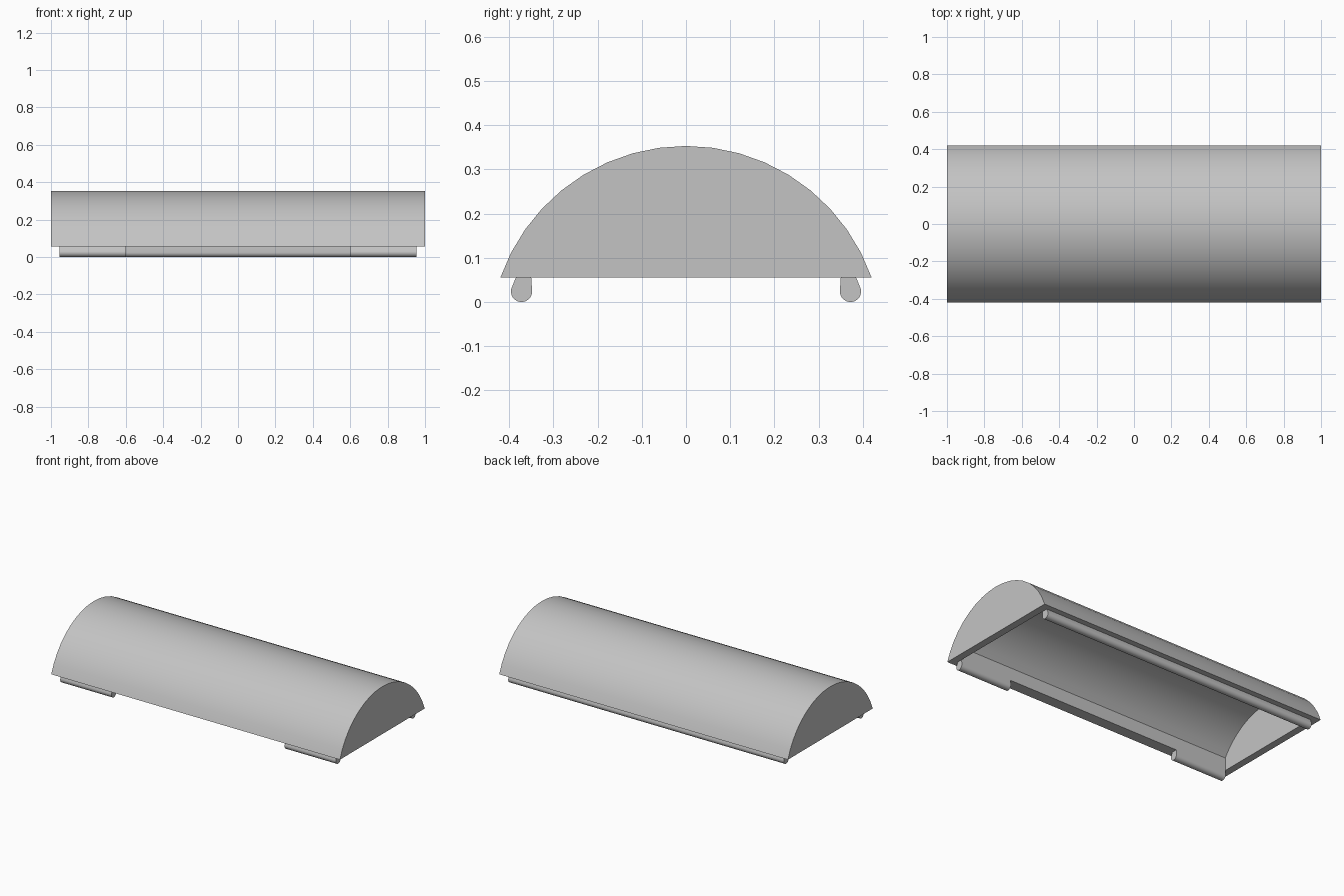
import bpy
import bmesh
from math import sin, cos, asin, sqrt, pi, radians

cube = bpy.data.objects.get("Cube")
if cube:
    bpy.data.objects.remove(cube, do_unlink=True)

GREY = (0.55, 0.55, 0.55, 1)
grey = bpy.data.materials.new("light grey")
grey.use_nodes = True
grey.diffuse_color = GREY
grey.node_tree.nodes["Principled BSDF"].inputs["Base Color"].default_value = GREY

RIM_Z = 0.055        # height of the open underside
CENTRE_Z = -0.092    # axis of the curved roof
OUTER_R, INNER_R = 0.445, 0.417
OUTER_Y, INNER_Y = 0.42, 0.35
INNER_X = 0.955
STEPS = 18


def finish(name, bm):
    """Turn a bmesh into a grey object, smooth on its curves."""
    bmesh.ops.recalc_face_normals(bm, faces=bm.faces)
    mesh = bpy.data.meshes.new(name)
    bm.to_mesh(mesh)
    bm.free()
    mesh.materials.append(grey)
    obj = bpy.data.objects.new(name, mesh)
    bpy.context.collection.objects.link(obj)
    bpy.ops.object.select_all(action='DESELECT')
    obj.select_set(True)
    bpy.context.view_layer.objects.active = obj
    bpy.ops.object.shade_smooth_by_angle(angle=radians(28))
    return obj


def arch(radius, half_width):
    """Arc points (y, z) from -half_width to +half_width."""
    sweep = asin(half_width / radius)
    angles = [sweep * (2 * i / STEPS - 1) for i in range(STEPS + 1)]
    return [(radius * sin(a), CENTRE_Z + radius * cos(a)) for a in angles]


def prism(bm, profile, x0, x1, open_bottom=False):
    """Extrude a (y, z) profile along x; returns the vertices at both ends."""
    ends = [[bm.verts.new((x, y, z)) for y, z in profile] for x in (x0, x1)]
    a, b = ends
    n = len(profile)
    for i in range(n - 1 if open_bottom else n):
        j = (i + 1) % n
        bm.faces.new((a[i], a[j], b[j], b[i]))
    bm.faces.new(a)
    bm.faces.new(b)
    return [a[0], a[-1], b[-1], b[0]]


# Hollow cover: curved outer skin, inner cavity with short upright walls, flat rim
bm = bmesh.new()
outer = prism(bm, arch(OUTER_R, OUTER_Y), -1, 1, True)
cavity = [(-INNER_Y, RIM_Z)] + arch(INNER_R, INNER_Y) + [(INNER_Y, RIM_Z)]
inner = prism(bm, cavity, -INNER_X, INNER_X, True)
for v in outer:
    v.co.z = RIM_Z
for i in range(4):
    j = (i + 1) % 4
    bm.faces.new((outer[i], outer[j], inner[j], inner[i]))
finish("cover_shell", bm)


# Rounded lips under the rim, flush with the cavity walls
def lip(name, side, x0, x1):
    mid, radius = 0.372, 0.024
    curve = [(mid + radius * cos(a), radius + radius * sin(a))
             for a in (pi + pi * 1.08 * i / 12 for i in range(13))]
    profile = [(INNER_Y, RIM_Z)] + curve + [(0.385, RIM_Z)]
    bm = bmesh.new()
    prism(bm, [(side * y, z) for y, z in profile], x0, x1)
    finish(name, bm)


lip("back_lip", 1, -INNER_X, INNER_X)
lip("front_lip_right", -1, -INNER_X, -0.6)
lip("front_lip_left", -1, 0.6, INNER_X)
